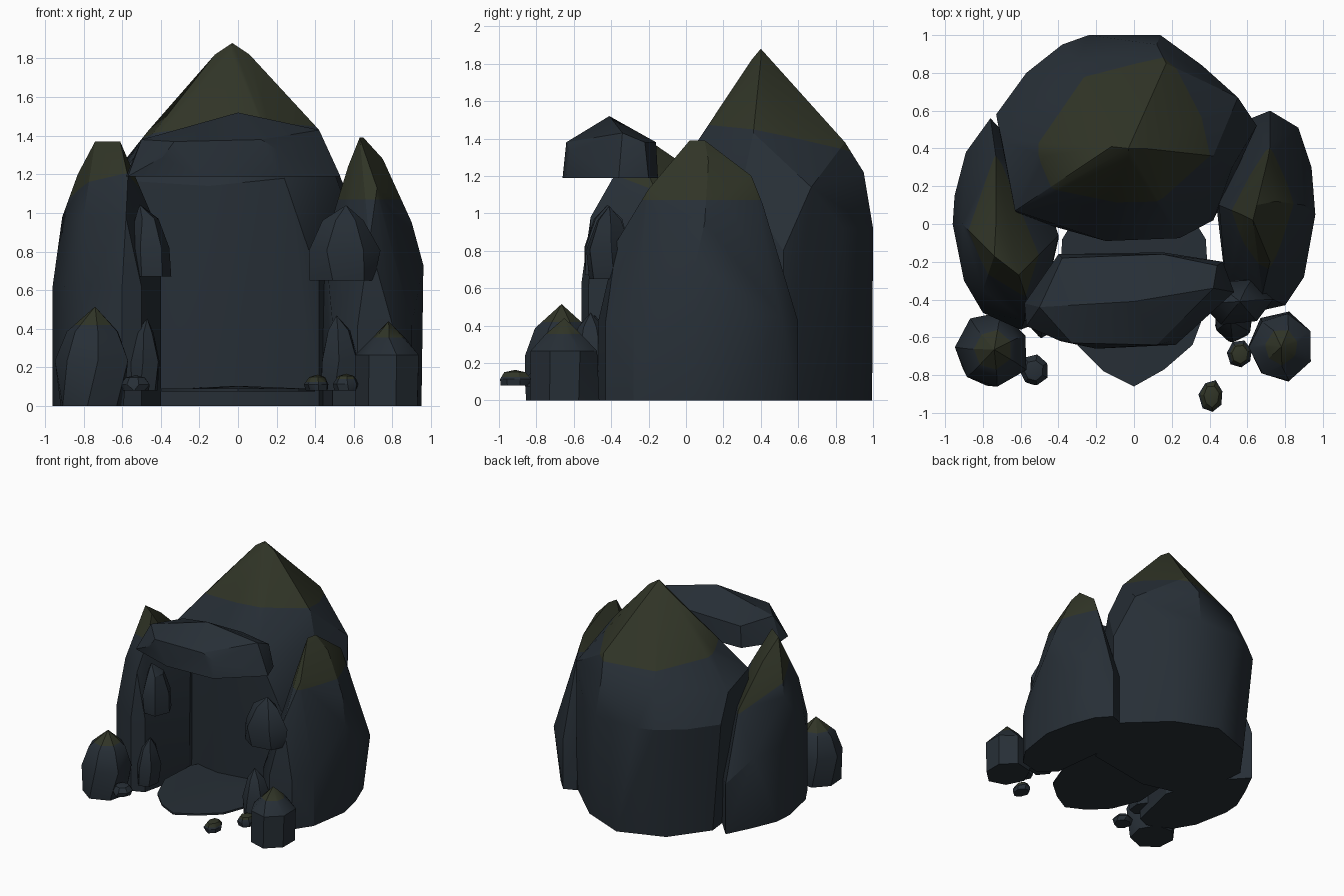
import bpy, bmesh, math, random
from mathutils import Vector

if "Cube" in bpy.data.objects:
    bpy.data.objects.remove(bpy.data.objects["Cube"])

random.seed(4)


def material(name, rgb):
    m = bpy.data.materials.new(name)
    m.diffuse_color = (*rgb, 1)
    m.use_nodes = True
    m.node_tree.nodes["Principled BSDF"].inputs["Base Color"].default_value = m.diffuse_color
    return m


ROCK = material("slate_rock", (0.020, 0.028, 0.037))
MOSS = material("moss", (0.030, 0.035, 0.020))


def rock(name, points, moss_z=None, tilt=(0, 0), smooth=24):
    """Convex faceted rock; faces above a (tilted) moss plane turn green."""
    bm = bmesh.new()
    for p in points:
        bm.verts.new(p)
    hull = bmesh.ops.convex_hull(bm, input=bm.verts[:])
    loose = set(hull["geom_interior"]) | set(hull["geom_unused"])
    bmesh.ops.delete(bm, geom=[g for g in loose if isinstance(g, bmesh.types.BMVert)],
                     context='VERTS')
    bmesh.ops.dissolve_limit(bm, angle_limit=0.04, verts=bm.verts[:], edges=bm.edges[:])
    if moss_z is not None:
        n, co = Vector((tilt[0], tilt[1], 1)), Vector((0, 0, moss_z))
        bmesh.ops.bisect_plane(bm, geom=bm.verts[:] + bm.edges[:] + bm.faces[:],
                               plane_co=co, plane_no=n.normalized())
        for f in bm.faces:
            f.material_index = int((f.calc_center_median() - co).dot(n) > 0)
    bmesh.ops.recalc_face_normals(bm, faces=bm.faces[:])
    me = bpy.data.meshes.new(name)
    bm.to_mesh(me)
    bm.free()
    me.materials.append(ROCK)
    me.materials.append(MOSS)
    ob = bpy.data.objects.new(name, me)
    bpy.context.collection.objects.link(ob)
    bpy.ops.object.select_all(action='DESELECT')
    ob.select_set(True)
    bpy.context.view_layer.objects.active = ob
    bpy.ops.object.shade_smooth_by_angle(angle=math.radians(smooth))
    return ob


def stone(name, x, y, rx, ry, z0, z1, moss_z=None, sides=7, lean=(0, 0),
          rings=((0, .9), (.5, 1), (.8, .62))):
    """Small flat-bottomed stone made of rings rising to a peak."""
    pts = [(x + lean[0], y + lean[1], z1)]
    for t, s in rings:
        turn = random.uniform(0, .5)
        for i in range(sides):
            a = 2 * math.pi * i / sides + turn
            k = s * random.uniform(.92, 1.05)
            pts.append((x + lean[0] * t * .5 + rx * k * math.cos(a),
                        y + lean[1] * t * .5 + ry * k * math.sin(a), z0 + (z1 - z0) * t))
    return rock(name, pts, moss_z, smooth=30)


def column(outline, z0, z1):
    return [(x, y, z) for x, y in outline for z in (z0, z1)]


# Tall boulder closing the back of the cave
back = [(x, y, .92) for x, y in ((-.73, .58), (-.57, .8), (-.38, .95), (-.24, 1),
                                 (.14, 1), (.36, .84))]
back += [(-.64, .56, 0), (-.42, .86, 0), (-.05, .995, 0), (.3, .85, 0)]
back += column([(.65, .52)], 0, .8)
back += column([(-.58, .03), (-.15, -.08), (.42, .02)], 0, .65)
back += [(-.63, .07, 1.17), (-.15, -.09, 1.14), (.24, -.075, 1.18), (.52, .3, 1.15),
         (.42, .36, 1.43), (-.47, .36, 1.42), (-.7, .44, 1.13), (.55, .67, 1.14),
         (.12, .95, 1.22), (.17, .85, 1.38), (-.3, .86, 1.2),
         (-.03, .40, 1.88), (-.12, .41, 1.82), (.06, .40, 1.82), (-.03, .35, 1.82)]
rock("back_boulder", back, 1.485, (-.08, .19))

# Left side boulder, its crest dropping towards the back
left = column([(-.95, .15), (-.96, 0), (-.90, -.3),
               (-.8, -.47), (-.6, -.56), (-.5, -.52), (-.4, -.08)], 0, .62)
left += column([(-.76, .56), (-.52, .3)], 0, .42)
left += [(-.89, .38, .6), (-.86, .36, 0)]
left += [(-.91, 0, .98), (-.58, -.51, .98), (-.57, -.39, 1.19), (-.83, -.08, 1.2),
         (-.74, -.17, 1.37), (-.61, -.27, 1.37), (-.73, .02, 1.24), (-.73, .35, .95),
         (-.4, -.06, .88), (-.8, -.35, .98)]
rock("left_boulder", left, 1.06, (0, .38))

# Right side boulder
right = column([(.43, .15), (.62, .56), (.72, .6), (.95, .05),
                (.9, -.28), (.8, -.43), (.62, -.47), (.49, -.36)], 0, .42)
right += [(.87, .51, .45), (.94, .3, .45), (.82, .49, 0), (.9, .28, 0)]
right += [(.96, .05, .73), (.9, .1, .95), (.75, .12, 1.28), (.63, .02, 1.39),
          (.65, .1, 1.39), (.71, .35, 1.2), (.72, .41, 1.05), (.72, .5, .75),
          (.72, -.2, 1.13), (.68, -.37, .85), (.45, .1, .85), (.57, .05, 1.24)]
rock("right_boulder", right, 1.07)

# Roof slab bridging the side boulders
roof = [(-.57, -.54, 1.19), (-.58, -.42, 1.19), (-.4, -.16, 1.19), (.15, -.15, 1.19),
        (.47, -.2, 1.19), (.53, -.36, 1.19), (.22, -.64, 1.19), (-.2, -.66, 1.19),
        (-.39, -.62, 1.29), (-.33, -.63, 1.37), (.12, -.64, 1.38), (.2, -.62, 1.33),
        (-.5, -.44, 1.38), (0, -.41, 1.52), (.42, -.34, 1.43), (.44, -.22, 1.38),
        (-.38, -.18, 1.36), (.15, -.16, 1.38)]
rock("roof_slab", roof)

# Thin raised cave floor
floor = [(0, -.86), (-.16, -.78), (-.30, -.64), (-.4, -.4), (-.38, -.08), (-.3, .05),
         (.3, .05), (.38, -.08), (.4, -.4), (.31, -.64), (.16, -.77)]
rock("cave_floor", column(floor, .075, .09) + [(0, -.3, .105)])

# Boulders flanking the entrance
stone("front_boulder_left", -.76, -.665, .205, .21, 0, .515, .42, 7, (.02, 0),
      ((0, .88), (.46, 1), (.75, .68)))
stone("front_boulder_right", .78, -.65, .185, .2, 0, .44, .355, 7, (0, 0),
      ((0, .96), (.6, .9), (.8, .5)))

# Lumps on the entrance walls
wall = ((0, .95), (.4, 1), (.8, .58))
stone("wall_lump_left_upper", -.45, -.42, .11, .14, .67, 1.045, None, 6, (-.06, 0), wall)
stone("wall_lump_left_lower", -.49, -.49, .085, .12, .08, .455, None, 6, (.02, 0), wall)
stone("wall_lump_right_upper", .54, -.41, .19, .13, .65, 1.04, None, 6, (.02, 0), wall)
stone("wall_lump_right_lower", .53, -.51, .11, .12, .08, .47, None, 6, (-.02, 0), wall)

# Loose pebbles
pebble = ((0, .85), (.4, 1), (.85, .65))
stone("pebble_left", -.53, -.775, .078, .085, .08, .16, None, 7, (0, 0), pebble)
stone("pebble_middle", .41, -.913, .066, .088, .08, .163, .125, 7, (0, 0), pebble)
stone("pebble_right", .56, -.69, .07, .075, .08, .168, .14, 7, (0, 0), pebble)
